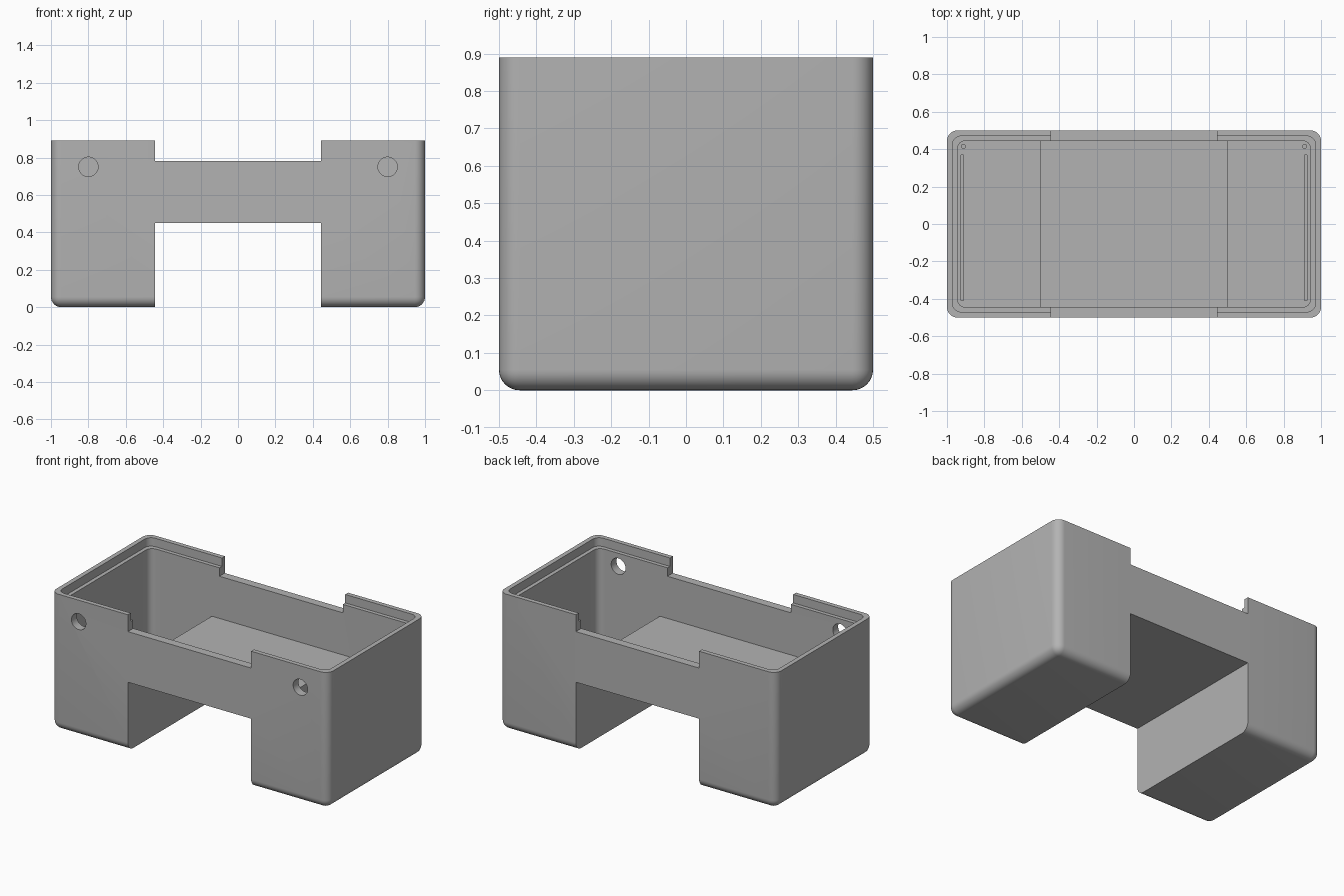
import bpy
import bmesh

if "Cube" in bpy.data.objects:
    bpy.data.objects.remove(bpy.data.objects["Cube"], do_unlink=True)

grey = bpy.data.materials.new("plain grey")
grey.use_nodes = True
colour = (0.45, 0.45, 0.45, 1)
grey.diffuse_color = colour
grey.node_tree.nodes["Principled BSDF"].inputs["Base Color"].default_value = colour

WALL, TOP, ROUND = 0.055, 0.89, 0.055
NOTCH, BRIDGE = 0.445, 0.45


def add_object(name, bm):
    bmesh.ops.recalc_face_normals(bm, faces=bm.faces)
    mesh = bpy.data.meshes.new(name)
    bm.to_mesh(mesh)
    bm.free()
    mesh.materials.append(grey)
    ob = bpy.data.objects.new(name, mesh)
    bpy.context.collection.objects.link(ob)
    return ob


def box(name, low, high, radius=0, round_base=False):
    """Box between two corners, with optional rounded uprights and base."""
    bm = bmesh.new()
    bmesh.ops.create_cube(bm, size=1)
    for v in bm.verts:
        v.co = [(a + b) / 2 + c * (b - a) for a, b, c in zip(low, high, v.co)]
    if radius:
        edges = []
        for e in bm.edges:
            a, b = e.verts
            upright = abs(a.co.z - b.co.z) > 0.001
            base = max(a.co.z, b.co.z) < low[2] + 0.001
            if upright or (round_base and base):
                edges.append(e)
        bmesh.ops.bevel(bm, geom=edges, offset=radius, segments=8,
                        profile=0.5, affect='EDGES')
    return add_object(name, bm)


def cylinder(name, centre, radius, depth, along_y=False):
    bm = bmesh.new()
    bmesh.ops.create_cone(bm, cap_ends=True, segments=40, radius1=radius,
                          radius2=radius, depth=depth)
    for v in bm.verts:
        x, y, z = v.co
        v.co = (x, z, -y) if along_y else (x, y, z)
    bmesh.ops.translate(bm, vec=centre, verts=bm.verts)
    return add_object(name, bm)


def cut(target, cutter):
    """Subtract the cutter and throw it away."""
    mod = target.modifiers.new("cut", 'BOOLEAN')
    mod.operation = 'DIFFERENCE'
    mod.solver = 'EXACT'
    mod.object = cutter
    bpy.ops.object.select_all(action='DESELECT')
    bpy.context.view_layer.objects.active = target
    target.select_set(True)
    bpy.ops.object.modifier_apply(modifier=mod.name)
    bpy.data.objects.remove(cutter, do_unlink=True)


# Rounded outer body
body = box("open_housing", (-1, -0.5, 0), (1, 0.5, TOP), ROUND, True)

# Hollow inside, with the raised middle floor left standing
cavity = box("cavity_cutter", (-1 + WALL, -0.5 + WALL, WALL),
             (1 - WALL, 0.5 - WALL, 1.2), 0.045)
cut(cavity, box("middle_floor", (-0.5, -1, -1), (0.5, 1, BRIDGE + WALL)))
cut(body, cavity)

# Stepped lip around the rim
cut(body, box("lip_cutter", (-0.97, -0.47, 0.835), (0.97, 0.47, 1.2), 0.045))

# Gap between the legs, and the low middle of the front and back walls
cut(body, box("leg_gap_cutter", (-NOTCH, -1, -1), (NOTCH, 1, BRIDGE)))
cut(body, box("rim_gap_cutter", (-NOTCH, -1, 0.78), (NOTCH, 1, 1.2)))

for side in (-1, 1):
    # Round holes in the front wall
    cut(body, cylinder("hole_cutter", (0.8 * side, -0.48, 0.75), 0.052, 0.2, True))
    # Shallow slot and dimple in the floor of each leg
    x = 0.918 * side
    cut(body, box("slot_cutter", (x - 0.006, -0.41, WALL - 0.02),
                  (x + 0.006, 0.37, WALL + 0.02)))
    cut(body, cylinder("dimple_cutter", (0.912 * side, 0.415, WALL), 0.011, 0.04))

bpy.ops.object.select_all(action='DESELECT')
body.select_set(True)
bpy.context.view_layer.objects.active = body
bpy.ops.object.shade_smooth_by_angle()
